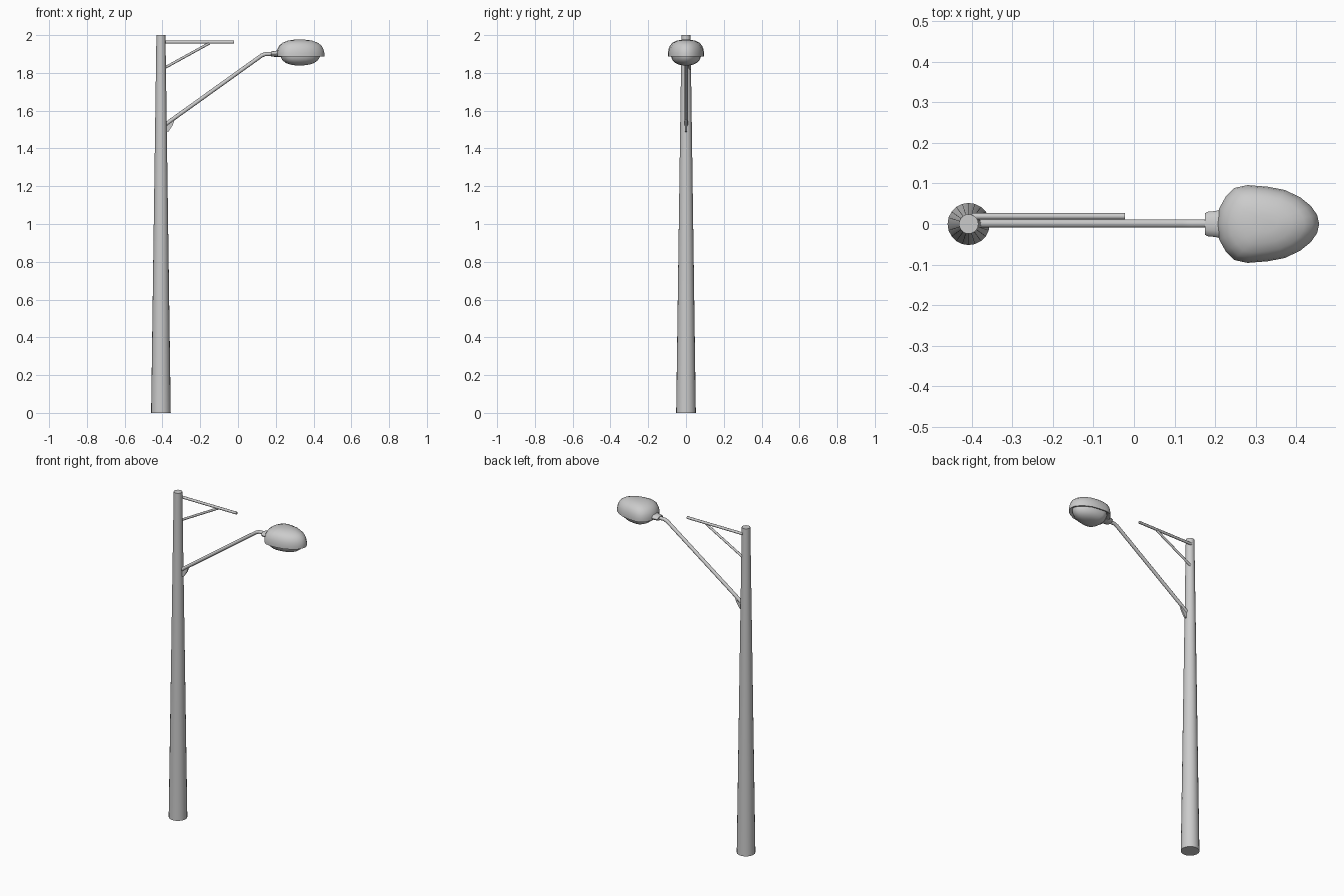
import bpy, math
from mathutils import Vector

if "Cube" in bpy.data.objects:
    bpy.data.objects.remove(bpy.data.objects["Cube"])


def finish(name, verts, faces, angle=40):
    me = bpy.data.meshes.new(name)
    me.from_pydata(verts, [], faces)
    ob = bpy.data.objects.new(name, me)
    bpy.context.collection.objects.link(ob)
    bpy.ops.object.select_all(action='DESELECT')
    ob.select_set(True)
    bpy.context.view_layer.objects.active = ob
    bpy.ops.object.mode_set(mode='EDIT')
    bpy.ops.mesh.select_all(action='SELECT')
    bpy.ops.mesh.normals_make_consistent(inside=False)
    bpy.ops.object.mode_set(mode='OBJECT')
    bpy.ops.object.shade_smooth_by_angle(angle=math.radians(angle))
    return ob


def loft(name, rings, angle=40):
    """Skin closed rings of equal length and cap both ends."""
    n = len(rings[0])
    verts = [p for r in rings for p in r]
    faces = [(k * n + i, k * n + (i + 1) % n, (k + 1) * n + (i + 1) % n, (k + 1) * n + i)
             for k in range(len(rings) - 1) for i in range(n)]
    faces += [tuple(range(n)), tuple(range(len(verts) - n, len(verts)))]
    return finish(name, verts, faces, angle)


def tube(name, path, radius, y, sides=10):
    """Round bar along (x, z) points in a plane of constant y, mitred at bends."""
    pts = [Vector((x, y, z)) for x, z in path]
    dirs = [(b - a).normalized() for a, b in zip(pts, pts[1:])]
    rings = []
    for i, p in enumerate(pts):
        d = (dirs[max(i - 1, 0)] + dirs[min(i, len(dirs) - 1)]).normalized()
        up = Vector((-d.z, 0, d.x))
        rings.append([p + radius * (up * math.cos(a) + Vector((0, 1, 0)) * math.sin(a))
                      for a in (math.tau * s / sides for s in range(sides))])
    return loft(name, rings)


def ellipse(cx, cz, ry, rz, n=12):
    return [(cx, ry * math.cos(math.tau * i / n), cz + rz * math.sin(math.tau * i / n))
            for i in range(n)]


# Tapered pole
def circle(r, z, n=20):
    return [(-0.408 + r * math.cos(math.tau * i / n), r * math.sin(math.tau * i / n), z)
            for i in range(n)]


loft("pole", [circle(0.052 - 0.014 * z, z) for z in (0, 0.5, 1, 1.5, 2)])

# Upper bracket, set slightly to the back
tube("upper_beam", [(-0.40, 1.963), (-0.022, 1.963)], 0.008, 0.019)
tube("upper_brace", [(-0.395, 1.823), (-0.15, 1.958)], 0.007, 0.019)

# Lamp arm with its gusset on the pole
tube("lamp_arm", [(-0.39, 1.522), (-0.33, 1.566), (0.125, 1.892), (0.145, 1.9), (0.19, 1.9)],
     0.0105, 0.001)
plate = [(-0.385, 1.485), (-0.367, 1.49), (-0.345, 1.525), (-0.33, 1.565), (-0.385, 1.535)]
loft("arm_gusset", [[(x, y, z) for x, z in plate] for y in (-0.005, 0.005)], 20)

# Collar between arm and lamp head
loft("lamp_collar", [ellipse(0.175, 1.9, 0.026, 0.012), ellipse(0.18, 1.9, 0.03, 0.014),
                     ellipse(0.2, 1.901, 0.032, 0.016), ellipse(0.235, 1.904, 0.04, 0.02)])

# Lamp head: one plan outline, scaled at each height
half = [(0.457, 0.0), (0.452, 0.022), (0.437, 0.044), (0.41, 0.066), (0.372, 0.084),
        (0.33, 0.092), (0.28, 0.096), (0.248, 0.089), (0.226, 0.067), (0.21, 0.038), (0.204, 0.0)]
plan = half + [(x, -y) for x, y in reversed(half[1:-1])]


def head_ring(s, z):
    return [(0.325 + (x - 0.325) * s, y * s, z) for x, y in plan]


loft("lamp_shell", [head_ring(s, z) for s, z in
     ((0.82, 1.9), (0.93, 1.888), (1, 1.888), (1, 1.905), (0.965, 1.925), (0.88, 1.945),
      (0.73, 1.96), (0.5, 1.971), (0.22, 1.976))], 50)
loft("lamp_lens", [head_ring(s, z) for s, z in
     ((0.83, 1.901), (0.82, 1.886), (0.75, 1.868), (0.6, 1.853), (0.4, 1.844), (0.18, 1.84))], 50)
